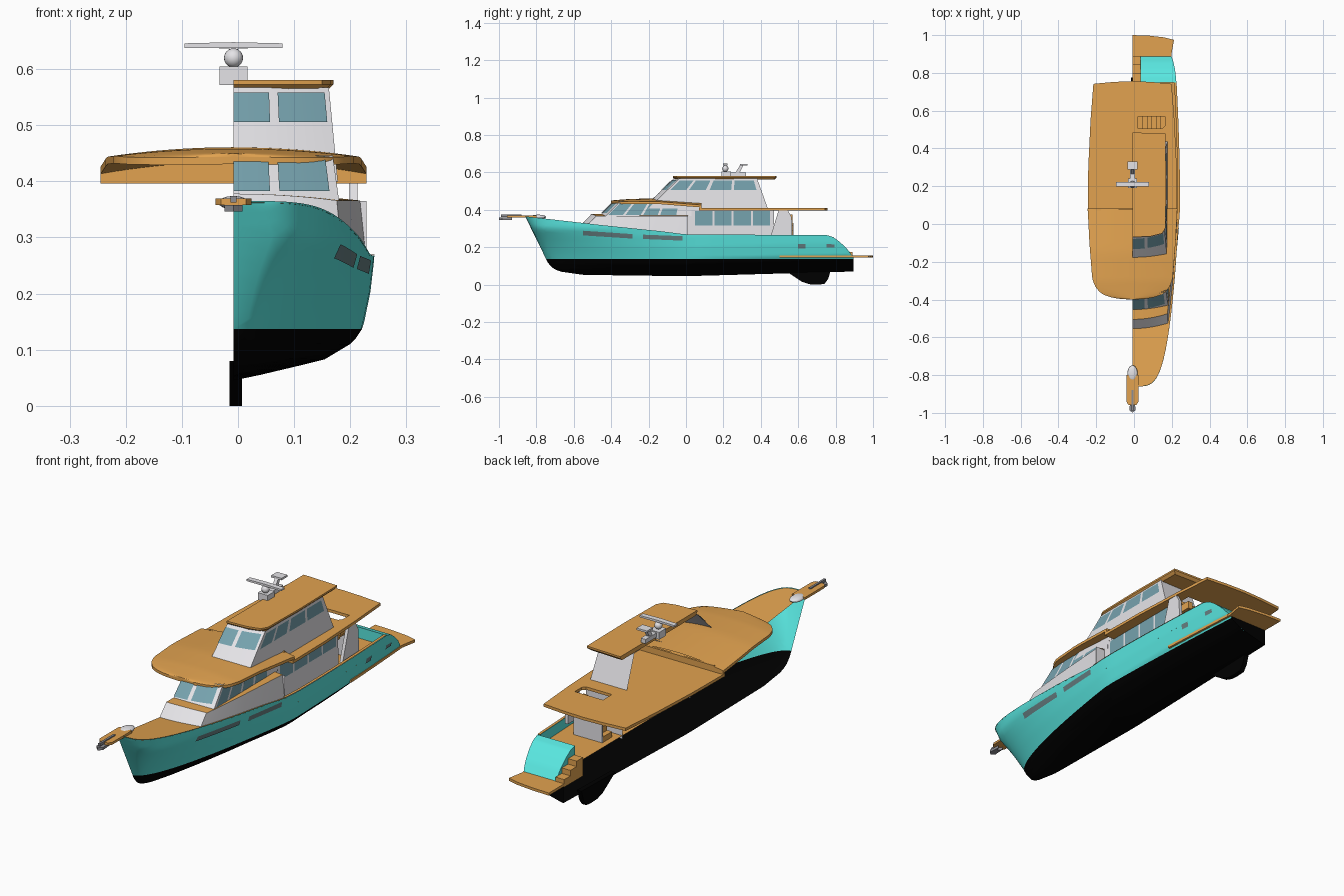
import bpy, bmesh, math
from mathutils import Vector

if "Cube" in bpy.data.objects:
    bpy.data.objects.remove(bpy.data.objects["Cube"])

C = -0.008  # centreline of the boat


def material(name, r, g, b):
    m = bpy.data.materials.new(name)
    m.diffuse_color = (r, g, b, 1)
    m.use_nodes = True
    m.node_tree.nodes["Principled BSDF"].inputs["Base Color"].default_value = m.diffuse_color
    return m


TEAL = material("turquoise paint", 0.10, 0.80, 0.75)
BLACK = material("black antifoul", 0, 0, 0)
WOOD = material("teak", 0.76, 0.365, 0.08)
WHITE = material("white paint", 0.84, 0.83, 0.86)
GLASS = material("blue glass", 0.18, 0.36, 0.42)
PORT = material("dark hull glass", 0.14, 0.22, 0.23)
METAL = material("grey metal", 0.27, 0.27, 0.29)


def interp(table, x):
    if x <= table[0][0]:
        return table[0][1]
    for (a, p), (b, q) in zip(table, table[1:]):
        if x <= b:
            return p + (q - p) * (x - a) / (b - a)
    return table[-1][1]


def mesh(name, verts, faces, *mats):
    me = bpy.data.meshes.new(name)
    me.from_pydata([tuple(v) for v in verts], [], faces)
    for m in mats:
        me.materials.append(m)
    ob = bpy.data.objects.new(name, me)
    bpy.context.collection.objects.link(ob)
    return ob


def grid(name, fn, nu, nv, mat):
    """Sheet through fn(u, v) with u and v from 0 to 1."""
    vs = [fn(i / nu, j / nv) for j in range(nv + 1) for i in range(nu + 1)]
    w = nu + 1
    fs = [(j * w + i, j * w + i + 1, (j + 1) * w + i + 1, (j + 1) * w + i)
          for j in range(nv) for i in range(nu)]
    return mesh(name, vs, fs, mat)


def extrude(name, pts, axis, a, b, mat):
    """Closed prism: 2D outline swept along an axis from a to b."""
    def put(p, h):
        return [(h, p[0], p[1]), (p[0], h, p[1]), (p[0], p[1], h)][axis]
    n = len(pts)
    vs = [put(p, a) for p in pts] + [put(p, b) for p in pts]
    fs = [tuple(range(n)), tuple(range(2 * n - 1, n - 1, -1))]
    fs += [(i, (i + 1) % n, (i + 1) % n + n, i + n) for i in range(n)]
    ob = mesh(name, vs, fs, mat)
    bm = bmesh.new()
    bm.from_mesh(ob.data)
    bmesh.ops.recalc_face_normals(bm, faces=bm.faces)
    bm.to_mesh(ob.data)
    bm.free()
    return ob


def box(name, x0, x1, y0, y1, z0, z1, mat):
    return extrude(name, [(x0, y0), (x1, y0), (x1, y1), (x0, y1)], 2, z0, z1, mat)


# Hull lines: sheer, keel/stem, midship section
SHEER = [(-.86, .365), (-.66, .342), (-.45, .318), (-.13, .285), (0, .268), (.75, .265),
         (.785, .255), (.82, .23), (.858, .195), (.895, .147)]
KEEL = [(-.86, .365), (-.735, .11), (-.71, .085), (-.675, .07), (-.55, .052), (0, .045), (.895, .07)]
STEM = [(z, y) for y, z in KEEL[4::-1]]
SECTION = [(.045, .008), (.08, .163), (.11, .213), (.137, .231), (.2, .244), (.26, .251), (.37, .251)]


def zs(y):
    return interp(SHEER, y)


def half(y, z):
    w = interp(SECTION, z - max(0, .025 * y / .895))
    if y < .08:
        ys = interp(STEM, z)
        u = max(0, (y - ys) / (.08 - ys))
        return w * u ** (.22 + .38 * min(1, max(0, (.30 - z) / .21)))
    return w * (1 - .10 * ((y - .08) / .815) ** 2)


def edge(y):
    return C + half(y, zs(y))


ST = sorted([-.86 + 1.59 * (i / 45) ** 1.6 for i in range(46)] + [.75 + .0145 * i for i in range(11)] + [-.74824])


def hull_y(u):
    return ST[round(u * (len(ST) - 1))]


def topside(u, v):
    y = hull_y(u)
    lo = max(interp(KEEL, y), .137)
    z = lo + (zs(y) - lo) * v
    return C + half(y, z), y, z


def bottom(u, v):
    y = hull_y(u)
    lo = interp(KEEL, y)
    z = lo + (max(lo, .137) - lo) * v
    return C + half(y, z) * (1 if v else 0), y, z


grid("hull_topside", topside, len(ST) - 1, 12, TEAL)
grid("hull_bottom", bottom, len(ST) - 1, 10, BLACK)
grid("hull_transom", lambda u, v: (C + half(.895, .07 + .077 * v) * (1 - u), .895, .07 + .077 * v), 1, 8, BLACK)
extrude("keel_skeg", [(.53, .075), (.575, .045), (.62, .015), (.66, .002), (.70, 0), (.74, .003), (.76, .03), (.775, .08)],
        0, C - .007, C + .015, BLACK)

# Hull windows lying on the topside
for k, (y0, y1, a0, b0, a1, b1) in enumerate([(-.55, -.285, .263, .288, .246, .27), (-.23, -.02, .244, .267, .235, .259),
                                              (.6, .64, .193, .216, .193, .216), (.752, .795, .198, .217, .198, .215)]):
    def port(u, v):
        y = y0 + (y1 - y0) * u
        lo, hi = a0 + (a1 - a0) * u, b0 + (b1 - b0) * u
        z = lo + (hi - lo) * v
        return C + half(y, z) + .003, y, z
    grid("hull_window_%d" % k, port, 10, 2, PORT)

# Decks
grid("foredeck", lambda u, v: (C + (edge(-.86 + .87 * v * v) - C) * u, -.86 + .87 * v * v, zs(-.86 + .87 * v * v) - .003),
     6, 30, WOOD)
grid("cockpit_sole", lambda u, v: (C + half(.0 + .76 * v, .215) * u, .76 * v, .215), 1, 16, WOOD)
grid("cap_rail", lambda u, v: (edge(.75 * v) - .012 + .013 * u, .75 * v, zs(.75 * v) + .002), 1, 16, WOOD)

# Rounded stern locker and steps
grid("stern_locker_top", lambda u, v: (.035 + (edge(.75 + .145 * v) - .035) * u, .75 + .145 * v, zs(.75 + .145 * v)), 6, 16, TEAL)
grid("stern_locker_front", lambda u, v: (.035 + .183 * u, .75, .2 + .065 * v), 1, 1, TEAL)
grid("stern_locker_side", lambda u, v: (.035, .895 - .145 * u, .147 + (zs(.895 - .145 * u) - .147) * v), 16, 1, TEAL)
for k in range(3):
    box("stern_step_%d" % k, C, .035, .755 + .045 * k, .80 + .045 * k, .14, .225 - .025 * k, WOOD)

# Swim platform with its side strips
strip = [.5 + .05 * i for i in range(9)]
extrude("swim_platform", [(C, .885), (.20, .885)] + [(C + half(y, .15) - .004, y) for y in strip[::-1]] +
        [(C + half(y, .15) + .006, y) for y in strip] + [(.212, .975), (.16, .988), (.08, .997), (C, 1.0)],
        2, .144, .156, WOOD)


# Deckhouse trunk, flush with the hull sides
def trunk_edge(y, t):
    return edge(y) - .008 - .012 * t


grid("trunk_front", lambda u, v: (C + (trunk_edge(-.535 + .055 * v, v) - C) * u, -.565 + .06 * v + .03 * u * u,
                                  .315 + (.063 - .012 * u * u) * v), 8, 2, WHITE)
grid("trunk_side", lambda u, v: (trunk_edge(-.535 + .055 * v + (.545 - .055 * v) * u, v), -.535 + .055 * v + (.545 - .055 * v) * u,
                                 zs(-.535 + .545 * u) - .015 + (.381 - zs(-.535 + .545 * u)) * v), 16, 2, WHITE)
grid("trunk_top", lambda u, v: (C + (trunk_edge(-.475 + .485 * v, 1) - C) * u, -.505 + .515 * v + .03 * u * u * (1 - v),
                                .378 - .012 * u * u), 8, 12, WOOD)
grid("trunk_back", lambda u, v: (trunk_edge(.01, 0) - .05 * u, .01, .215 + .15 * v), 1, 1, WHITE)


def house(name, z, yf, yb, hw, sweep, front_panes, side_panes):
    """Half cabin with raked curved front; each argument pair is (bottom, top)."""
    mix = lambda p, t: p[0] + (p[1] - p[0]) * t
    front = lambda u, t: Vector((C + mix(hw, t) * u, mix(yf, t) + sweep * u * u, mix(z, t)))
    side = lambda u, t: Vector((C + mix(hw, t), mix(yf, t) + sweep + (mix(yb, t) - mix(yf, t) - sweep) * u, mix(z, t)))
    grid(name + "_front", front, 8, 2, WHITE)
    grid(name + "_side", side, 4, 2, WHITE)
    grid(name + "_back", lambda u, t: (C + mix(hw, t) * (1 - u), mix(yb, t), mix(z, t)), 2, 2, WHITE)
    for fn, panes, off in ((front, front_panes, Vector((0, -.003, .001))), (side, side_panes, Vector((.003, 0, 0)))):
        for k, (u0, u1, v0, v1) in enumerate(panes):
            grid("%s_window_%d" % (name, k), lambda u, v: fn(u0 + (u1 - u0) * u, v0 + (v1 - v0) * v) + off, 6, 1, GLASS)


house("pilothouse", (.366, .446), (-.465, -.385), (.03, .03), (.188, .177), .035,
      [(0, .35, .2, .98), (.44, .92, .2, .98)],
      [(.02, .19, .06, .92), (.22, .4, .06, .92), (.43, .6, .06, .92), (.63, .82, .06, .92)])
house("saloon", (.2, .402), (-.02, -.02), (.47, .47), (.187, .183), 0, [],
      [(.14 + .21 * k, .33 + .21 * k, .58, .96) for k in range(4)])
house("upper_house", (.40, .567), (-.24, -.065), (.44, .38), (.186, .170), .03,
      [(0, .37, .63, .94), (.46, .95, .63, .94)],
      [(.03, .2, .63, .94), (.23, .41, .63, .94), (.45, .68, .63, .94), (.71, .95, .63, .94)])

# Forward roof, full width, crowned: top, underside and rim
PLAN = [(-.4, .0), (-.398, .05), (-.393, .09), (-.384, .13), (-.365, .17), (-.33, .198), (-.29, .213), (-.1, .228), (.08, .237)]
CROWN = [(-.4, .450), (-.3, .458), (-.15, .461), (.08, .447)]


def roof(u, v, drop=0):
    y = -.4 + .48 * v ** 2
    s = 2 * u - 1
    return C + interp(PLAN, y) * s, y, interp(CROWN, y) - (.006 + .015 * v) * s * s - drop


grid("forward_roof_top", roof, 20, 24, WOOD)
grid("forward_roof_underside", lambda u, v: roof(1 - u, v, .013), 20, 24, WOOD)
grid("forward_roof_rim", lambda u, v: roof(0 if u < .5 else 1, abs(2 * u - 1), .013 * (1 - v)), 48, 1, WOOD)
box("roof_step", C - .19, C + .19, .072, .082, .398, .437, WOOD)
for s in (-1, 1):
    extrude("roof_step_end", [(C + s * .19, .398), (C + s * .237, .398), (C + s * .237, .426), (C + s * .19, .434)],
            1, .072, .082, WOOD)

# Aft boat deck with stair hatch
side = [(.237, .07), (.234, .3), (.222, .55), (.207, .742)]
deck = extrude("boat_deck", [(C + x, y) for x, y in side] + [(C + .1, .752), (C, .756), (C - .1, .752)] +
               [(C - x, y) for x, y in side[::-1]], 2, .396, .409, WOOD)
cutter = extrude("hatch_cutter", [(.02, .505), (.15, .505), (.163, .52), (.163, .57), (.02, .57)], 2, .35, .45, WOOD)
cutter.hide_render = True
mod = deck.modifiers.new("hatch", "BOOLEAN")
mod.operation = "DIFFERENCE"
mod.solver = "EXACT"
mod.object = cutter
bpy.context.view_layer.objects.active = deck
bpy.ops.object.modifier_apply(modifier="hatch")
bpy.data.objects.remove(cutter)
for k in range(6):
    box("deck_stair_%d" % k, .02 + .024 * k, .044 + .024 * k, .505, .57, .215 + .025 * k, .24 + .027 * k, WOOD)
box("stair_side", .02, .165, .57, .576, .215, .33, WHITE)

# Raked side supports under the boat deck
extrude("aft_support", [(.45, .25), (.495, .397), (.545, .397), (.565, .36), (.568, .25)], 0, .198, .213, WHITE)


# Upper roof, half width, with chamfered underside
def outline(d):
    return [(C, -.07 + d), (.09, -.065 + d), (.15 - d, -.05 + d), (.166 - d, -.02), (.170 - d, .2), (.166 - d, .478 - d), (C, .485 - d)]


lo, hi = outline(.012), outline(0)
n = len(lo)
vs = [(x, y, .561) for x, y in lo] + [(x, y, .573) for x, y in hi] + [(x, y, .581) for x, y in hi]
fs = [tuple(range(n - 1, -1, -1)), tuple(range(2 * n, 3 * n))]
fs += [(r * n + i, r * n + (i + 1) % n, (r + 1) * n + (i + 1) % n, (r + 1) * n + i) for r in (0, 1) for i in range(n)]
mesh("upper_roof", vs, fs, WOOD)

# Radar, scanner and aerial
box("radar_base", C - .025, C + .025, .19, .24, .572, .605, WHITE)
box("radar_plinth", C - .012, C + .012, .24, .32, .58, .60, WHITE)
bpy.ops.mesh.primitive_uv_sphere_add(segments=20, ring_count=12, radius=.017, location=(C, .21, .62))
bpy.context.object.name = "radar_dome"
bpy.context.object.data.materials.append(WHITE)
extrude("radar_bar", [(C - .087, .638), (C + .087, .638), (C + .087, .646), (C, .648), (C - .087, .646)], 1, .198, .222, WHITE)
extrude("aerial_arm", [(.262, .595), (.285, .595), (.308, .64), (.29, .64)], 0, C - .008, C + .008, WHITE)
box("aerial_head", C - .026, C + .026, .288, .33, .637, .646, WHITE)

# Bow pulpit, windlass and anchor
extrude("bow_pulpit", [(C - .032, -.80), (C - .032, -.94), (C - .022, -.957), (C + .022, -.957), (C + .032, -.94), (C + .032, -.80)],
        2, .358, .369, WOOD)
bpy.ops.mesh.primitive_uv_sphere_add(segments=16, ring_count=8, radius=1, location=(C, -.79, .362))
bpy.context.object.name = "windlass"
bpy.context.object.scale = (.027, .042, .012)
bpy.context.object.data.materials.append(WHITE)
box("anchor_shank", C - .005, C + .005, -.99, -.88, .362, .374, METAL)
for s in (-1, 1):
    extrude("anchor_fluke", [(C, -1.0), (C + s * .016, -.985), (C + s * .012, -.93), (C, -.95)], 2, .346, .358, METAL)

# Smooth shading with sharp edges kept
bpy.ops.object.select_all(action="SELECT")
bpy.ops.object.shade_smooth_by_angle(angle=math.radians(32))
